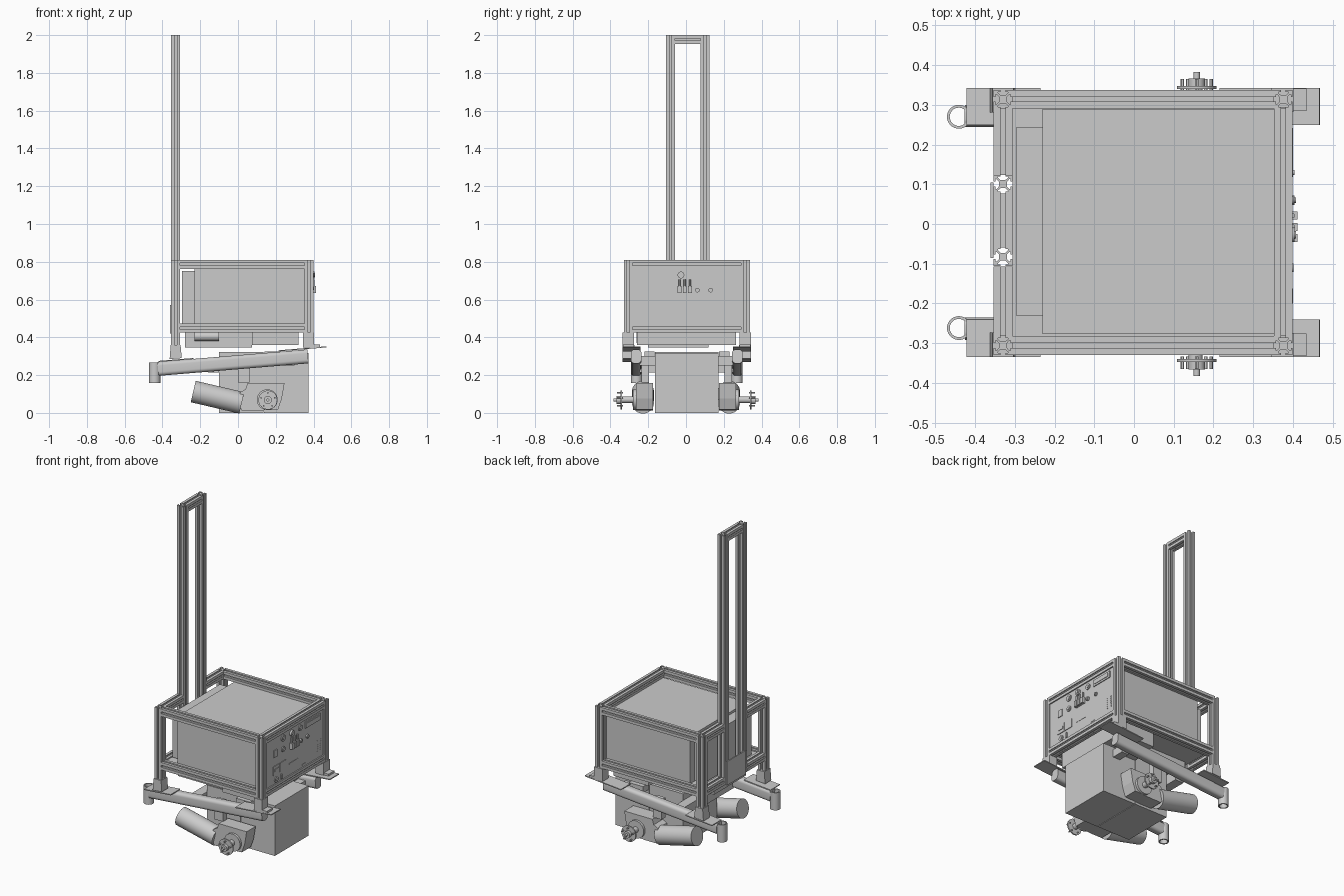
import bpy, bmesh, math
from mathutils import Vector, Matrix

if "Cube" in bpy.data.objects:
    bpy.data.objects.remove(bpy.data.objects["Cube"])

YC = 0.004  # frame centre line


def finish(bm, name, smooth=False):
    bmesh.ops.recalc_face_normals(bm, faces=bm.faces)
    me = bpy.data.meshes.new(name)
    bm.to_mesh(me)
    bm.free()
    ob = bpy.data.objects.new(name, me)
    bpy.context.collection.objects.link(ob)
    if smooth:
        bpy.ops.object.select_all(action='DESELECT')
        ob.select_set(True)
        bpy.context.view_layer.objects.active = ob
        bpy.ops.object.shade_smooth_by_angle(angle=math.radians(30))
    return ob


def box(name, x, y, z, tilt=0.0, bevel=0.0):
    """Box from (min, max) ranges, optionally tilted up towards +x."""
    bm = bmesh.new()
    bmesh.ops.create_cube(bm, size=1)
    bmesh.ops.scale(bm, vec=(x[1] - x[0], abs(y[1] - y[0]), z[1] - z[0]), verts=bm.verts)
    if bevel:
        long_edges = [e for e in bm.edges
                      if abs((e.verts[0].co - e.verts[1].co).x) > 0.01]
        bmesh.ops.bevel(bm, geom=long_edges, offset=bevel, segments=6, profile=0.5, affect='EDGES')
    mid = Vector((sum(x) / 2, sum(y) / 2, sum(z) / 2))
    bm.transform(Matrix.Translation(mid) @ Matrix.Rotation(-tilt, 4, 'Y'))
    return finish(bm, name, bevel > 0)


def cyl(name, p0, p1, r, sides=32):
    p0, p1 = Vector(p0), Vector(p1)
    bm = bmesh.new()
    bmesh.ops.create_cone(bm, cap_ends=True, segments=sides, radius1=r, radius2=r,
                          depth=(p1 - p0).length)
    rot = Vector((0, 0, 1)).rotation_difference(p1 - p0).to_matrix().to_4x4()
    bm.transform(Matrix.Translation((p0 + p1) / 2) @ rot)
    return finish(bm, name, True)


def prism(name, pts, p0, u, v, along):
    """Extrude a 2D outline lying in axes u, v from p0 along a vector."""
    bm = bmesh.new()
    p0, u, v = Vector(p0), Vector(u), Vector(v)
    f = bm.faces.new([bm.verts.new(p0 + u * a + v * b) for a, b in pts])
    res = bmesh.ops.extrude_face_region(bm, geom=[f], use_keep_orig=True)
    new = [g for g in res['geom'] if isinstance(g, bmesh.types.BMVert)]
    bmesh.ops.translate(bm, vec=Vector(along), verts=new)
    return finish(bm, name)


def tube(name, c, r_out, r_in, z0, z1, n=32):
    bm = bmesh.new()
    loops = []
    for r, z in ((r_out, z0), (r_out, z1), (r_in, z1), (r_in, z0)):
        loops.append([bm.verts.new((c[0] + r * math.cos(2 * math.pi * i / n),
                                    c[1] + r * math.sin(2 * math.pi * i / n), z)) for i in range(n)])
    for k in range(4):
        a, b = loops[k], loops[(k + 1) % 4]
        for i in range(n):
            j = (i + 1) % n
            bm.faces.new((a[i], a[j], b[j], b[i]))
    return finish(bm, name, True)


# slotted extrusion section: one side turned four times
SIDE = [(.0235, -.0235), (.0235, -.006), (.019, -.006), (.019, -.0125), (.016, -.0125), (.010, -.006),
        (.010, .006), (.016, .0125), (.019, .0125), (.019, .006), (.0235, .006)]
SLOT = []
for k in range(4):
    c, s = [(1, 0), (0, 1), (-1, 0), (0, -1)][k]
    SLOT += [(a * c - b * s, a * s + b * c) for a, b in SIDE]


def beam(name, p0, p1):
    d = Vector(p1) - Vector(p0)
    axes = [Vector(a) for a in ((1, 0, 0), (0, 1, 0), (0, 0, 1))]
    u, v = [a for a in axes if abs(d.normalized().dot(a)) < 0.5]
    prism(name, SLOT, p0, u, v, d)


# frame of slotted beams
XL, XR, W = -.33, .376, .31
for s in (-1, 1):
    y = YC + s * W
    beam('left_post', (XL, y, .355), (XL, y, .81))
    beam('right_post', (XR, y, .42), (XR, y, .81))
    for z in (.4485, .7865):
        beam('side_beam', (XL + .0235, y, z), (XR - .0235, y, z))
        # short beams from corner post to tower
        beam('left_beam', (XL, y - s * .0235, z), (XL, YC + s * .115 + .004, z))
    beam('tower_post', (XL, .009 + s * .0915, .425), (XL, .009 + s * .0915, 2))
for z in (.4485, .7865):
    beam('right_beam', (XR, YC - W + .0235, z), (XR, YC + W - .0235, z))
beam('tower_top_beam', (XL, -.059, 1.9765), (XL, .077, 1.9765))
box('tower_base_plate', (-.361, -.354), (-.085, .105), (.42, .57))

# electronics housing
box('main_housing', (-.23, .352), (-.277, .29), (.46, .765))
box('rear_housing', (-.297, -.23), (-.23, .243), (.47, .75))
box('floor_plate', (-.306, .352), (-.286, .294), (.455, .465))
box('control_panel', (.352, .392), (-.287, .295), (.47, .765))
box('under_tray', (-.28, .075), (-.2, .12), (.345, .455))
box('under_tray_wide', (.075, .32), (-.26, .265), (.36, .455))
box('under_block', (.13, .25), (-.262, -.2), (.37, .43))
cyl('under_canister', (-.23, -.225, .405), (-.1, -.225, .405), .024)

# control panel fittings: round sockets and buttons (y, z, radius, reach)
for y, z, r, d in ((-.11, .73, .02, .006), (-.11, .66, .017, .006), (-.027, .73, .018, .012),
                   (.06, .73, .018, .006), (.06, .65, .012, .012), (.13, .65, .012, .008),
                   (-.18, .495, .018, .005)):
    cyl('panel_socket', (.39, y, z), (.392 + d, y, z), r, 24)
    cyl('panel_socket_core', (.39, y, z), (.396 + d, y, z), r * .55, 24)
for y in (-.035, -.007, .021):
    box('panel_connector', (.39, .412), (y - .01, y + .01), (.635, .672))
    cyl('connector_tip', (.40, y, .67), (.40, y, .705), .006, 12)
for y0, y1, z0, z1, d in ((.11, .257, .707, .748, .005), (-.212, -.15, .53, .585, .004),
                          (-.146, -.085, .53, .585, .004), (-.205, -.17, .64, .685, .005),
                          (-.135, -.125, .48, .51, .006), (-.05, .04, .54, .546, .002),
                          (.08, .115, .484, .49, .002)):
    box('panel_fitting', (.39, .392 + d), (y0, y1), (z0, z1))
box('display_glass', (.39, .4), (.125, .242), (.718, .738))
box('switch_rocker', (.39, .4), (-.2, -.162), (.55, .567))
for j in range(6):
    for y in (.228, .258):
        box('vent_bar', (.39, .394), (y, y + .008), (.51 + j * .013, .517 + j * .013))

# wheelbase: battery box and cross tube
box('battery_box_rear', (-.1, .134), (-.165, .172), (.0, .322))
box('battery_box_front', (.138, .373), (-.165, .172), (.0, .316))
box('battery_join', (.13, .14), (-.16, .167), (.005, .31))
box('cross_tube', (-.16, -.1), (-.245, .25), (.215, .28))
box('cross_tube', (.25, .3), (-.245, .25), (.25, .3))

TILT = math.atan(.083)
for s in (-1, 1):
    def sy(a, b, c=YC):
        return tuple(sorted((c + s * a, c + s * b)))
    # sloping rail, caster tube and mounting feet
    box('side_rail', (-.425, .372), sy(.24, .296), (.229, .303), TILT, .02)
    tube('caster_tube', (-.441, YC + s * .266), .03, .023, .157, .268)
    box('rear_foot_plate', (-.422, -.235), sy(.245, .339), (.277, .283), TILT)
    box('front_foot_plate', (.215, .468), sy(.245, .339), (.336, .342), TILT)
    prism('rear_foot', [(-.362, .285), (-.298, .29), (-.304, .36), (-.356, .36)],
          (0, YC + s * .277, 0), (1, 0, 0), (0, 0, 1), (0, s * .062, 0))
    box('front_foot', (.345, .402), sy(.278, .339), (.345, .425))
    box('front_foot_toe', (.4, .435), sy(.28, .337), (.345, .362))
    box('rail_hanger', (.0, .06), sy(.2, .24), (.16, .285))
    box('rail_bracket', (.14, .24), sy(.172, .225), (.285, .325))

    # drive: gearbox, motor and wheel hub
    prism('gearbox', [(.02, .012), (.0, .05), (.012, .11), (.04, .125), (.05, .157), (.246, .157),
                      (.232, .075), (.212, .018), (.1, .012)],
          (0, s * .175, 0), (1, 0, 0), (0, 0, 1), (0, s * .09, 0))
    cyl('gearbox_cover', (.155, s * .26, .07), (.155, s * .28, .07), .055)
    cyl('motor', (-.237, s * .228, .113), (.02, s * .228, .053), .058, 40)
    cyl('axle', (.155, s * .27, .07), (.155, s * .345, .07), .018)
    cyl('hub_plate', (.158, s * .34, .068), (.158, s * .348, .068), .05, 40)
    cyl('hub_boss', (.158, s * .345, .068), (.158, s * .367, .068), .021)
    cyl('axle_tip', (.158, s * .345, .068), (.158, s * .383, .068), .008, 20)
    for k in range(5):
        a = math.radians(90 + 72 * k)
        bx, bz = .158 + .038 * math.cos(a), .068 + .038 * math.sin(a)
        cyl('hub_bolt', (bx, s * .334, bz), (bx, s * .365, bz), .0045, 12)
